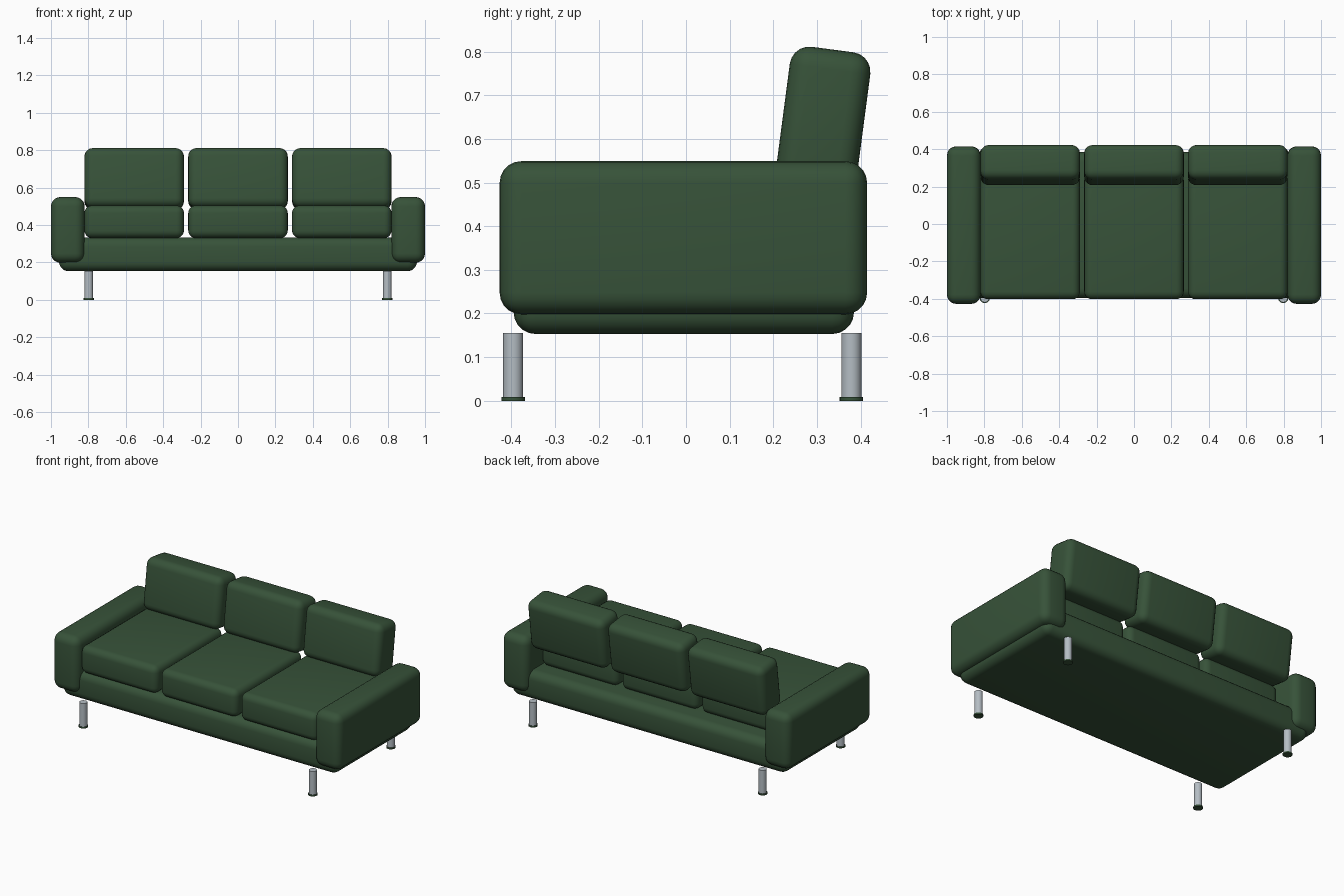
import bpy, math

if "Cube" in bpy.data.objects:
    bpy.data.objects.remove(bpy.data.objects["Cube"])

def material(name, rgb):
    m = bpy.data.materials.new(name)
    m.diffuse_color = (*rgb, 1)
    m.use_nodes = True
    m.node_tree.nodes["Principled BSDF"].inputs["Base Color"].default_value = m.diffuse_color
    return m

green = material("dark green fabric", (0.038, 0.085, 0.041))
steel = material("brushed steel", (0.46, 0.51, 0.55))

def finish(ob, name, mat):
    ob.name = name
    ob.data.materials.append(mat)
    bpy.ops.object.shade_smooth_by_angle(angle=math.radians(40))
    return ob

def padded_box(name, x, y, z, radius, tilt=0):
    """Rounded upholstered block spanning the given (min, max) ranges."""
    mid = [(a + b) / 2 for a, b in (x, y, z)]
    bpy.ops.mesh.primitive_cube_add(size=1, location=mid)
    ob = bpy.context.object
    ob.scale = [b - a for a, b in (x, y, z)]
    bpy.ops.object.transform_apply(location=False, rotation=False, scale=True)
    bevel = ob.modifiers.new("rounding", 'BEVEL')
    bevel.width = radius
    bevel.segments = 5
    bpy.ops.object.modifier_apply(modifier=bevel.name)
    ob.rotation_euler.x = tilt
    return finish(ob, name, green)

def cylinder(name, x, y, z0, z1, radius, mat):
    bpy.ops.mesh.primitive_cylinder_add(vertices=24, radius=radius, depth=z1 - z0,
                                        location=(x, y, (z0 + z1) / 2))
    return finish(bpy.context.object, name, mat)

# base under the seats and arms
padded_box("base", (-0.957, 0.957), (-0.395, 0.385), (0.153, 0.334), 0.05)

# arms
for side, s in (("left", -1), ("right", 1)):
    xs = sorted((s * 0.82, s * 1.0))
    padded_box(side + "_arm", xs, (-0.427, 0.415), (0.198, 0.549), 0.05)

# three seat cushions and three tilted back cushions
for i, cx in enumerate((-0.555, 0, 0.555)):
    xs = (cx - 0.266, cx + 0.266)
    padded_box(f"seat_cushion_{i + 1}", xs, (-0.402, 0.275), (0.33, 0.504), 0.04)
    padded_box(f"back_cushion_{i + 1}", xs, (0.222, 0.408), (0.486, 0.806), 0.045,
               tilt=-math.radians(7.5))

# legs with foot pads
for side, x in (("left", -0.798), ("right", 0.798)):
    for end, y in (("front", -0.396), ("back", 0.379)):
        cylinder(f"{end}_{side}_leg", x, y, 0.008, 0.155, 0.023, steel)
        cylinder(f"{end}_{side}_foot_pad", x, y, 0, 0.009, 0.027, green)
